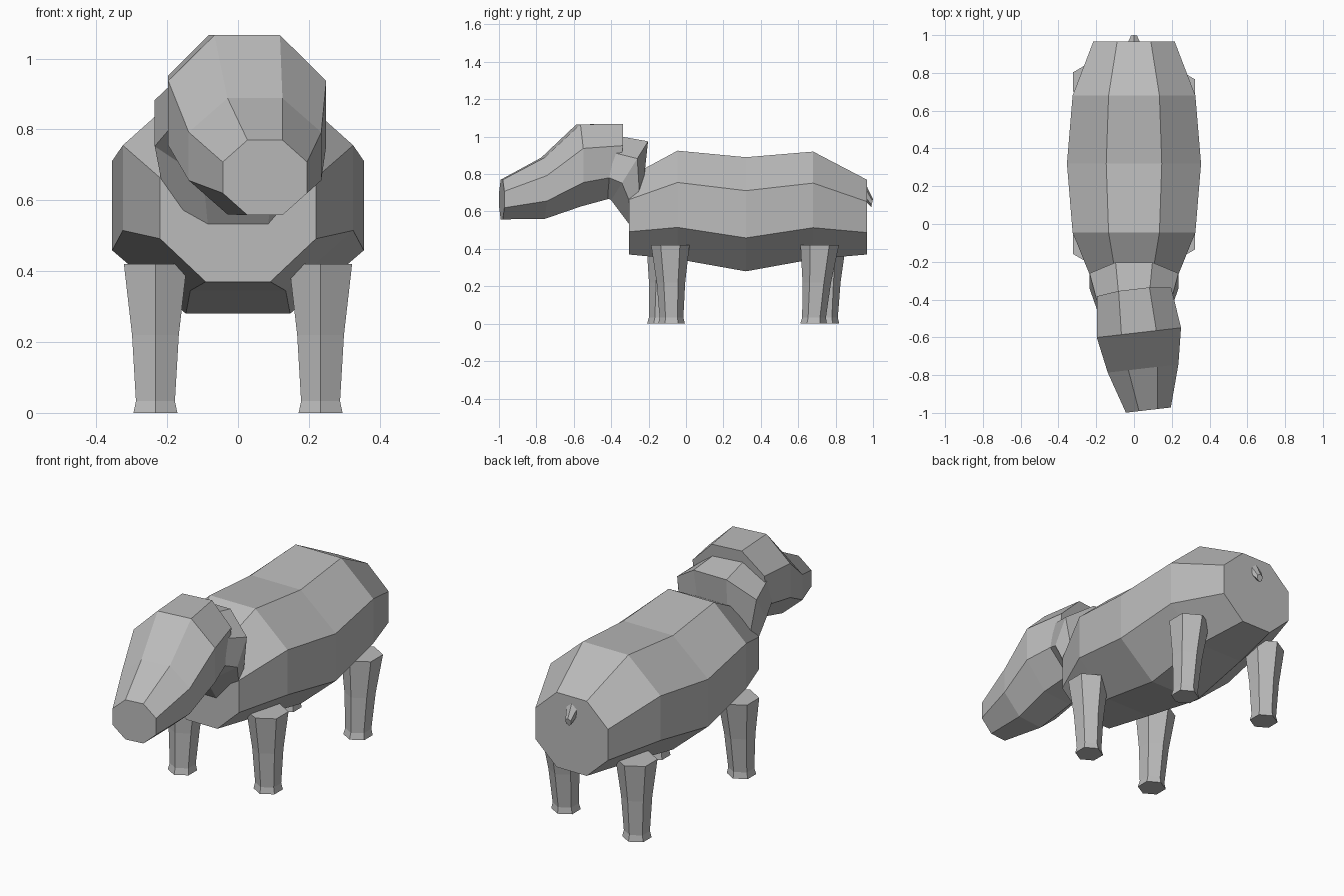
import bpy, bmesh, math
from mathutils import Vector

cube = bpy.data.objects.get("Cube")
if cube:
    bpy.data.objects.remove(cube, do_unlink=True)

grey = bpy.data.materials.new("plain grey")
grey.use_nodes = True
GREY = (0.5, 0.5, 0.5, 1)
grey.diffuse_color = GREY
grey.node_tree.nodes["Principled BSDF"].inputs["Base Color"].default_value = GREY


def ring(center, across, up, sides=8, start=22.5):
    """Polygon spanned by a sideways and an upward half-axis; the corners overshoot so flats meet the axes."""
    c, u, v = Vector(center), Vector(across), Vector(up)
    k = 1 / math.cos(math.pi / sides)
    angles = [math.radians(start) + i * math.tau / sides for i in range(sides)]
    return [c + (u * math.cos(a) + v * math.sin(a)) * k for a in angles]


def loft(name, rings):
    """Closed, flat-shaded skin through a list of rings."""
    bm = bmesh.new()
    loops = [[bm.verts.new(p) for p in r] for r in rings]
    n = len(loops[0])
    for a, b in zip(loops, loops[1:]):
        for i in range(n):
            j = (i + 1) % n
            bm.faces.new((a[i], a[j], b[j], b[i]))
    bm.faces.new(loops[0])
    bm.faces.new(loops[-1])
    bmesh.ops.recalc_face_normals(bm, faces=bm.faces)
    mesh = bpy.data.meshes.new(name)
    bm.to_mesh(mesh)
    bm.free()
    mesh.materials.append(grey)
    obj = bpy.data.objects.new(name, mesh)
    bpy.context.scene.collection.objects.link(obj)
    return obj


# Body: y, half width, bottom, top
body = [(-0.305, 0.22, 0.37, 0.785), (-0.045, 0.325, 0.345, 0.925),
        (0.32, 0.355, 0.28, 0.89), (0.68, 0.325, 0.345, 0.92),
        (0.967, 0.215, 0.37, 0.77)]
loft("body", [ring((0, y, (lo + hi) / 2), (w, 0, 0), (0, 0, (hi - lo) / 2))
              for y, w, lo, hi in body])

# Neck: half width, then bottom and top points as (y, z)
neck = [(0.19, (-0.25, 0.46), (-0.24, 0.66)),
        (0.235, (-0.4, 0.66), (-0.203, 0.975)),
        (0.19, (-0.5, 0.72), (-0.4, 1.01))]
loft("neck", [ring((0, (b[0] + t[0]) / 2, (b[1] + t[1]) / 2), (w, 0, 0),
                   (0, (t[0] - b[0]) / 2, (t[1] - b[1]) / 2))
              for w, b, t in neck])

# Head, turned a little to its left: x, y, half width, bottom, top, backward lean
yaw = math.radians(6.6)
head = [(0.0, -0.37, 0.197, 0.675, 1.067, 0.025), (0.026, -0.575, 0.223, 0.626, 1.066, 0),
        (0.048, -0.765, 0.187, 0.56, 0.888, 0), (0.076, -0.985, 0.119, 0.558, 0.77, 0)]
loft("head", [ring((x, y, (lo + hi) / 2), (w, w * math.tan(yaw), 0),
                   (0, lean, (hi - lo) / 2))
              for x, y, w, lo, hi, lean in head])

# Legs, six-sided, each with its own small stride: side, y at top, y at foot
legs = {"front_left_leg": (1, -0.084, -0.077), "front_right_leg": (-1, -0.108, -0.137),
        "back_left_leg": (1, 0.715, 0.682), "back_right_leg": (-1, 0.752, 0.748)}
leg_levels = [(0.42, 0.089), (0.22, 0.066), (0.033, 0.055), (0, 0.062)]
for name, (side, y_top, y_foot) in legs.items():
    rings = []
    for z, r in leg_levels:
        t = z / leg_levels[0][0]
        center = (side * 0.233, y_foot + (y_top - y_foot) * t, z)
        rings.append(ring(center, (r, 0, 0), (0, r, 0), sides=6, start=30))
    loft(name, rings)

# Tail stub
loft("tail", [ring((0, 0.945, 0.72), (0.037, 0, 0), (0, 0.008, 0.035), 6, 30),
              ring((0, 0.995, 0.645), (0.016, 0, 0), (0, 0.004, 0.018), 6, 30)])
